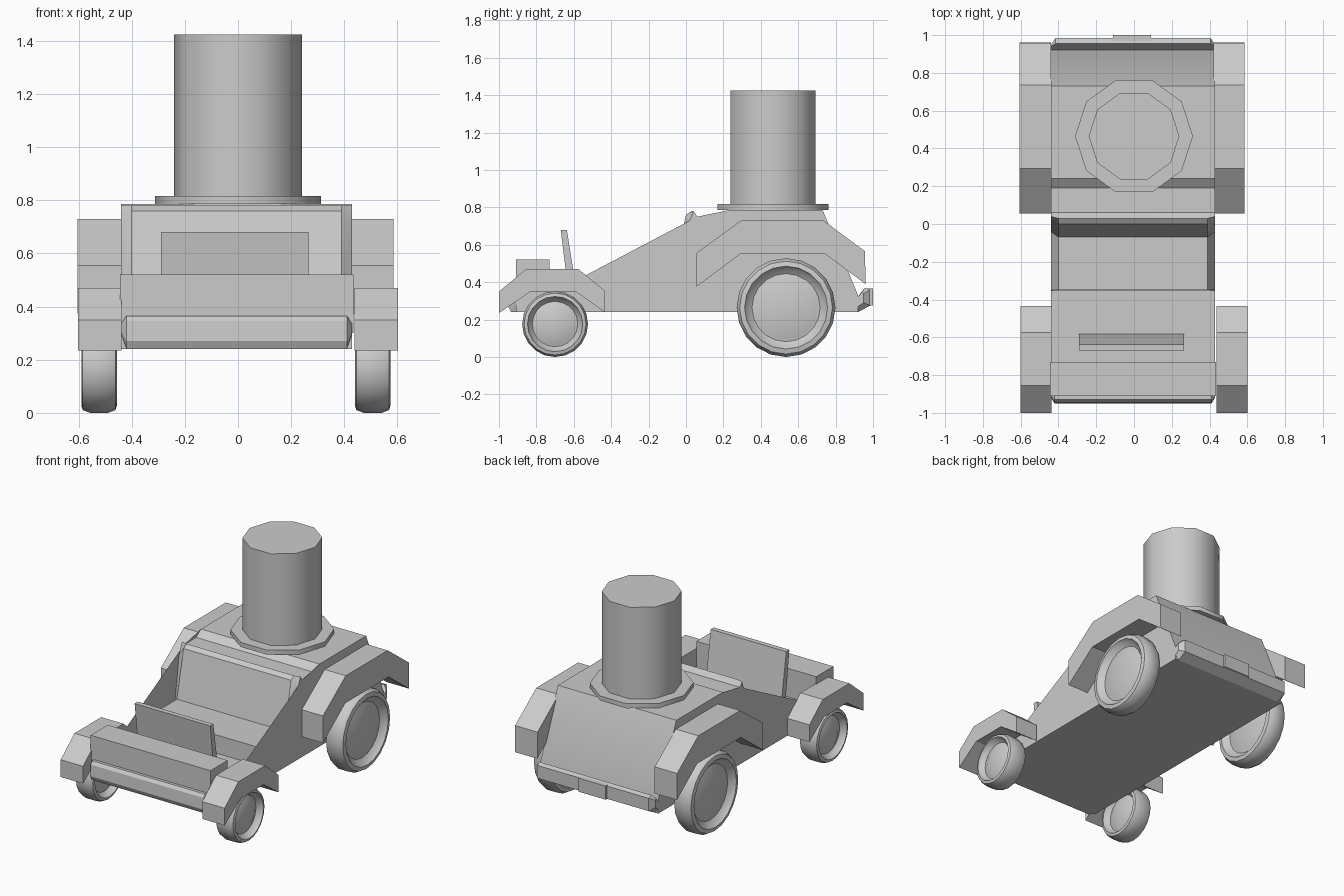
import bpy, bmesh, math

if "Cube" in bpy.data.objects:
    bpy.data.objects.remove(bpy.data.objects["Cube"])


def finish(name, bm, smooth=None):
    bmesh.ops.recalc_face_normals(bm, faces=bm.faces)
    me = bpy.data.meshes.new(name)
    bm.to_mesh(me)
    bm.free()
    if smooth:
        for p in me.polygons:
            p.use_smooth = True
        me.set_sharp_from_angle(angle=math.radians(smooth))
    ob = bpy.data.objects.new(name, me)
    bpy.context.collection.objects.link(ob)
    return ob


def loft(name, sections, smooth=None):
    """Join side profiles [(x, [(y, z), ...]), ...] into one closed solid."""
    bm = bmesh.new()
    rings = [[bm.verts.new((x, y, z)) for y, z in pts] for x, pts in sections]
    n = len(rings[0])
    for a, b in zip(rings, rings[1:]):
        for i in range(n):
            j = (i + 1) % n
            bm.faces.new((a[i], a[j], b[j], b[i]))
    caps = [bm.faces.new(rings[0]), bm.faces.new(rings[-1])]
    bmesh.ops.triangulate(bm, faces=caps)
    return finish(name, bm, smooth)


def prism(name, x0, x1, pts):
    return loft(name, [(x0, pts), (x1, pts)])


def box(name, x0, x1, y0, y1, z0, z1):
    return prism(name, x0, x1, [(y0, z0), (y0, z1), (y1, z1), (y1, z0)])


def wheel(name, cx, cy, r, half, sides=20):
    # Closed revolved tyre, rim recess and hub, the same on both faces
    face = [(1, .5), (.94, .92), (.84, 1), (.80, .75), (.69, .45), (.62, .5), (.46, .7)]
    prof = [(a, -b) for a, b in reversed(face)] + face
    bm = bmesh.new()
    rings = []
    for k in range(sides):
        t = 2 * math.pi * k / sides
        rings.append([bm.verts.new((cx + b * half, cy + a * r * math.sin(t),
                                    r - a * r * math.cos(t))) for a, b in prof])
    for k in range(sides):
        a, b = rings[k], rings[(k + 1) % sides]
        for i in range(len(prof) - 1):
            bm.faces.new((a[i], a[i + 1], b[i + 1], b[i]))
    for i in (0, -1):
        bm.faces.new([ring[i] for ring in rings])
    return finish(name, bm, 35)


def cylinder(name, cy, r, z0, z1, sides=10):
    bm = bmesh.new()
    lo, hi = ([bm.verts.new((r * math.cos(2 * math.pi * k / sides),
                             cy + r * math.sin(2 * math.pi * k / sides), z))
               for k in range(sides)] for z in (z0, z1))
    bm.faces.new(lo)
    bm.faces.new(hi)
    for k in range(sides):
        j = (k + 1) % sides
        bm.faces.new((lo[k], lo[j], hi[j], hi[k]))
    return finish(name, bm, 40)


# Body: floor, seat and rear deck, with the seat edges sloping out to the sill
rear = [(.06, .75), (.19, .75), (.24, .787), (.73, .787), (.92, .33), (.92, .24)]
front = [(-.91, .24), (-.91, .33), (-.352, .33)]
outer = front + [(-.35, .335), (-.04, .36), (.01, .70), (.04, .78)] + rear
inner = front + [(-.35, .45), (-.07, .45), (0, .76), (.03, .78)] + rear
loft("body", [(-.44, outer), (-.40, inner), (.39, inner), (.43, outer)], 30)

# Front storage box and dash panel
box("front_box", -.445, .435, -.91, -.73, .30, .52)
prism("dash_panel", -.29, .265, [(-.67, .68), (-.637, .68), (-.58, .32), (-.625, .32)])

# Bumpers with tapered ends
front_mid = [(-.90, .24), (-.935, .24), (-.95, .27), (-.945, .345), (-.93, .365), (-.90, .365)]
front_end = [(-.90, .30), (-.91, .30), (-.92, .305), (-.92, .32), (-.91, .335), (-.90, .335)]
loft("front_bumper", [(-.44, front_end), (-.42, front_mid), (.41, front_mid), (.43, front_end)])
rear_mid = [(.91, .24), (.91, .31), (.955, .37), (.985, .36), (.985, .275), (.92, .24)]
rear_end = [(.91, .27), (.91, .31), (.94, .345), (.95, .34), (.95, .29), (.92, .27)]
loft("rear_bumper", [(-.44, rear_end), (-.415, rear_mid), (.405, rear_mid), (.43, rear_end)])
box("rear_plate", -.11, .09, .96, 1.0, .275, .365)

# Barrel on its mounting flange
cylinder("barrel_flange", .465, .312, .787, .817)
cylinder("barrel", .465, .24, .80, 1.425)

# Angular fenders and wheels, left and right
front_arch = [(-1, .235), (-1, .35), (-.855, .47), (-.575, .47), (-.435, .355),
              (-.435, .24), (-.59, .35), (-.83, .35)]
rear_arch = [(.055, .375), (.055, .555), (.295, .73), (.735, .73), (.957, .565),
             (.96, .39), (.745, .55), (.29, .55)]
for side, s in (("left", -1), ("right", 1)):
    prism("front_fender_" + side, s * .438, s * .602, front_arch)
    prism("rear_fender_" + side, s * .43 - .01, s * .595 - .01, rear_arch)
    wheel("front_wheel_" + side, s * .515 - .008, -.70, .176, .067)
    wheel("rear_wheel_" + side, s * .515 - .008, .535, .264, .067)
